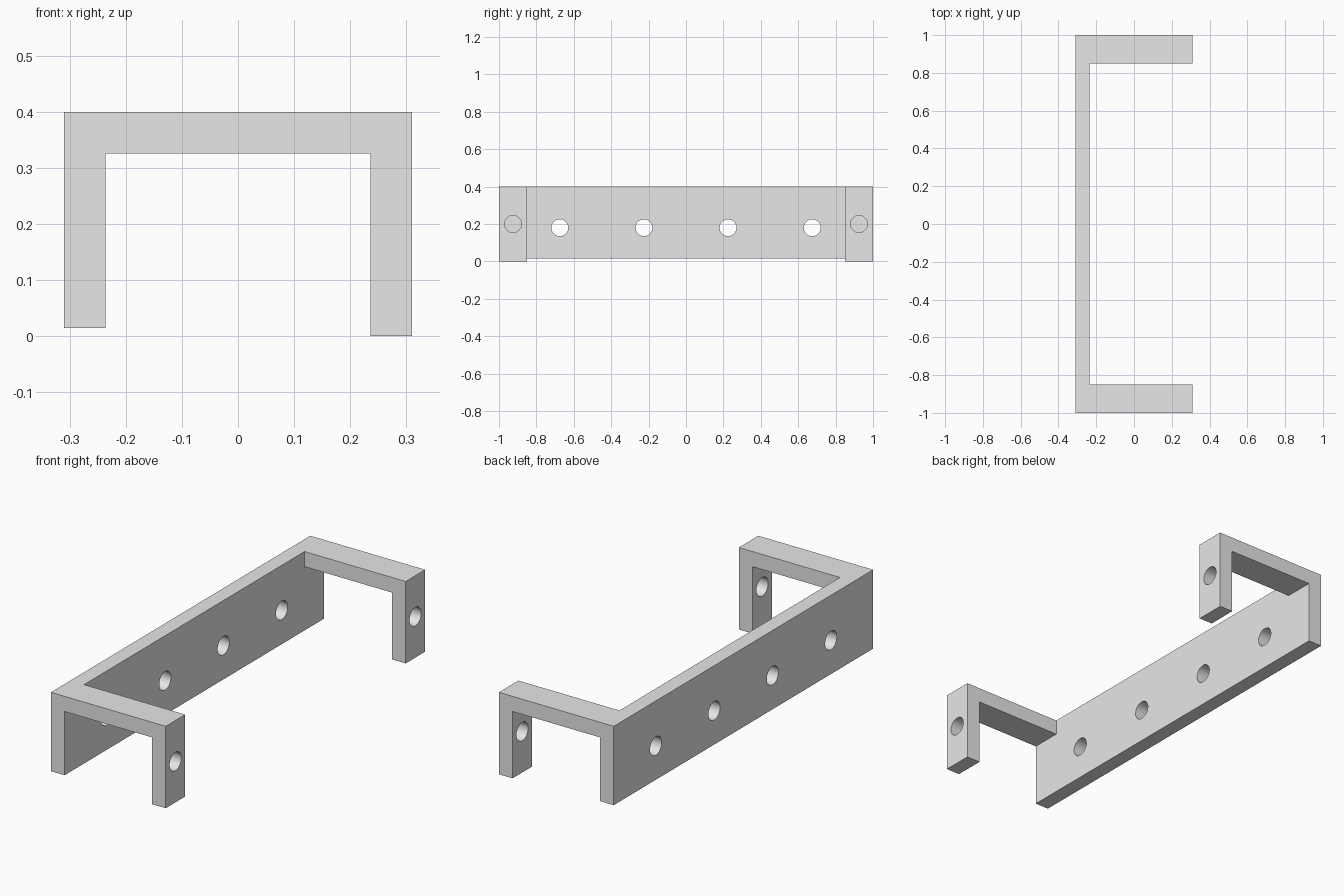
import bpy
import bmesh
from mathutils import Matrix

if "Cube" in bpy.data.objects:
    bpy.data.objects.remove(bpy.data.objects["Cube"], do_unlink=True)

HALF_X, HALF_Y, TOP = 0.31, 1.0, 0.4
WALL = 0.074        # thickness of plate, arms and legs
ARM_WIDTH = 0.15
PLATE_BOTTOM = 0.015
HOLE_RADIUS = 0.045

grey = bpy.data.materials.new("Light grey")
grey.use_nodes = True
colour = (0.8, 0.8, 0.8, 1)
grey.diffuse_color = colour
grey.node_tree.nodes["Principled BSDF"].inputs["Base Color"].default_value = colour


def add_object(name, bm):
    bmesh.ops.recalc_face_normals(bm, faces=bm.faces)
    mesh = bpy.data.meshes.new(name)
    bm.to_mesh(mesh)
    bm.free()
    mesh.materials.append(grey)
    obj = bpy.data.objects.new(name, mesh)
    bpy.context.collection.objects.link(obj)
    return obj


def extrude_profile(name, points, y0, y1):
    """Extrude an x-z outline along y."""
    bm = bmesh.new()
    face = bm.faces.new([bm.verts.new((x, y0, z)) for x, z in points])
    side = bmesh.ops.extrude_face_region(bm, geom=[face])["geom"]
    verts = [v for v in side if isinstance(v, bmesh.types.BMVert)]
    bmesh.ops.translate(bm, verts=verts, vec=(0, y1 - y0, 0))
    return add_object(name, bm)


def boolean(target, tool, operation):
    mod = target.modifiers.new(operation.title(), "BOOLEAN")
    mod.operation = operation
    mod.solver = "EXACT"
    mod.object = tool
    tool.hide_render = True
    bpy.context.view_layer.objects.active = target
    bpy.ops.object.modifier_apply(modifier=mod.name)
    bpy.data.objects.remove(tool, do_unlink=True)


def drill(target, x, y, z):
    bm = bmesh.new()
    bmesh.ops.create_cone(bm, cap_ends=True, segments=48, radius1=HOLE_RADIUS,
                          radius2=HOLE_RADIUS, depth=0.2,
                          matrix=Matrix.Translation((x, y, z)) @ Matrix.Rotation(1.5707963, 4, "Y"))
    boolean(target, add_object("hole_cutter", bm), "DIFFERENCE")


# Long back plate
inner = HALF_X - WALL
bracket = extrude_profile("mounting_bracket",
                          [(-HALF_X, PLATE_BOTTOM), (-inner, PLATE_BOTTOM),
                           (-inner, TOP), (-HALF_X, TOP)], -HALF_Y, HALF_Y)

# Hooked arm with a hanging leg at each end
hook = [(-HALF_X + WALL / 2, TOP), (HALF_X, TOP), (HALF_X, 0), (inner, 0),
        (inner, TOP - WALL), (-HALF_X + WALL / 2, TOP - WALL)]
for side in (-1, 1):
    arm = extrude_profile("hook_arm", hook, side * (HALF_Y - ARM_WIDTH), side * HALF_Y)
    boolean(bracket, arm, "UNION")

# Screw holes through the plate and the legs
for side in (-1, 1):
    for y in (0.225, 0.675):
        drill(bracket, -HALF_X + WALL / 2, side * y, 0.18)
    drill(bracket, HALF_X - WALL / 2, side * (HALF_Y - ARM_WIDTH / 2), TOP / 2)

# Smooth the hole walls and keep flat faces crisp
bpy.ops.object.select_all(action="DESELECT")
bracket.select_set(True)
bpy.context.view_layer.objects.active = bracket
bpy.ops.object.shade_smooth_by_angle(angle=0.52)
